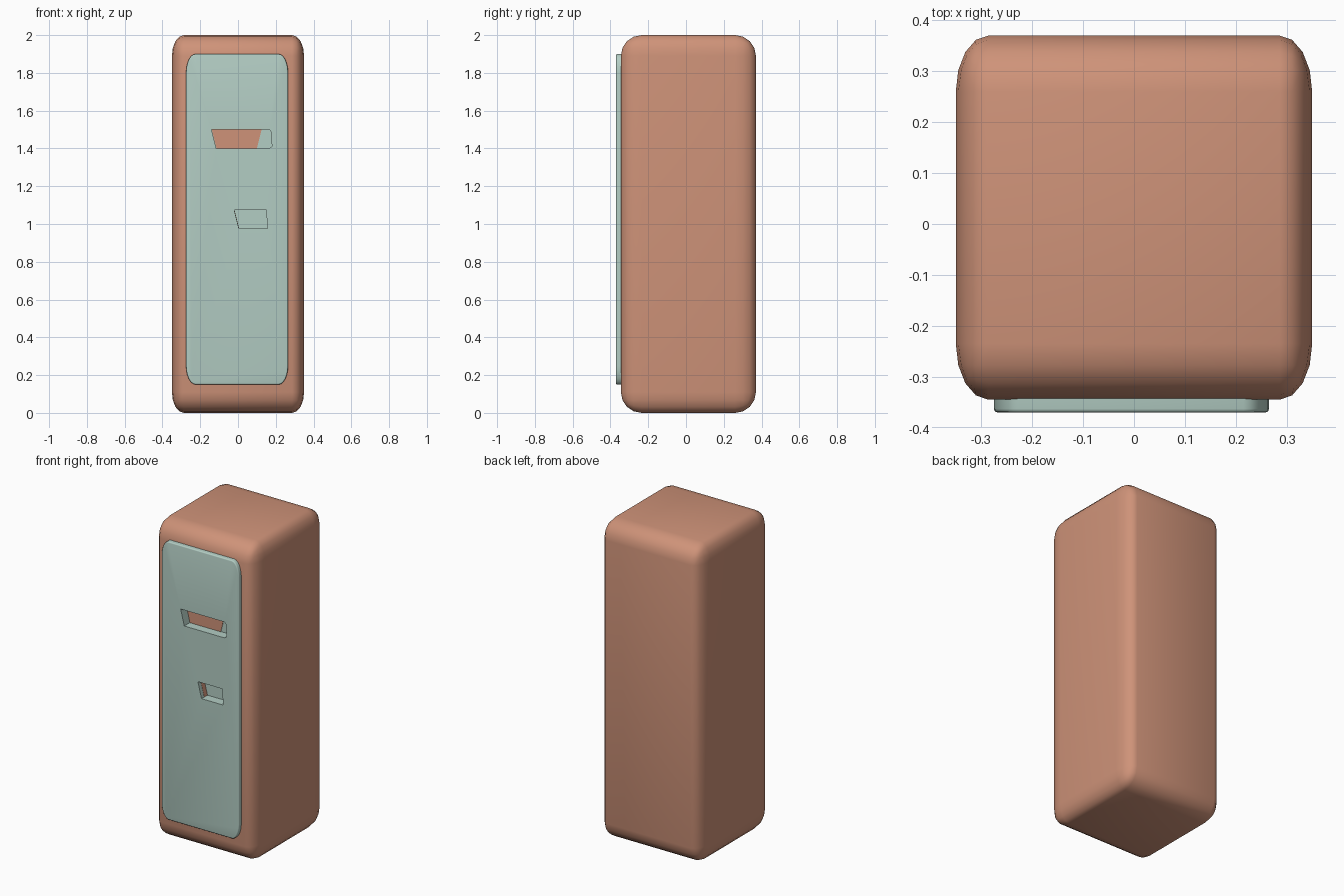
import bpy, bmesh, math

if "Cube" in bpy.data.objects:
    bpy.data.objects.remove(bpy.data.objects["Cube"])

def material(name, rgb):
    m = bpy.data.materials.new(name)
    m.diffuse_color = (*rgb, 1)
    m.use_nodes = True
    m.node_tree.nodes["Principled BSDF"].inputs["Base Color"].default_value = m.diffuse_color
    return m

SALMON = material("salmon", (0.62, 0.29, 0.19))
TEAL = material("pale_teal", (0.45, 0.61, 0.55))

def add(name, bm, mat):
    bmesh.ops.recalc_face_normals(bm, faces=bm.faces)
    me = bpy.data.meshes.new(name)
    bm.to_mesh(me)
    bm.free()
    ob = bpy.data.objects.new(name, me)
    bpy.context.collection.objects.link(ob)
    me.materials.append(mat)
    return ob

def prism(name, pts, y0, y1, mat, bevel=0):
    """Extrude an xz outline from y0 (front) to y1, optionally rounding the front rim."""
    bm = bmesh.new()
    front = bm.faces.new([bm.verts.new((x, y0, z)) for x, z in pts])
    back = bm.faces.new([bm.verts.new((x, y1, z)) for x, z in reversed(pts)])
    f, b = list(front.verts), list(reversed(back.verts))
    for i in range(len(f)):
        j = (i + 1) % len(f)
        bm.faces.new((f[i], b[i], b[j], f[j]))
    if bevel:
        bmesh.ops.recalc_face_normals(bm, faces=bm.faces)
        bmesh.ops.bevel(bm, geom=list(front.edges), offset=bevel, segments=3,
                        profile=0.5, affect='EDGES')
    return add(name, bm, mat)

def activate(ob):
    bpy.ops.object.select_all(action='DESELECT')
    ob.select_set(True)
    bpy.context.view_layer.objects.active = ob

def cut(ob, cutter):
    activate(ob)
    mod = ob.modifiers.new("cut", 'BOOLEAN')
    mod.operation, mod.solver, mod.object = 'DIFFERENCE', 'EXACT', cutter
    bpy.ops.object.modifier_apply(modifier=mod.name)
    bpy.data.objects.remove(cutter)

def rect(x0, x1, z0, z1):
    return [(x0, z0), (x1, z0), (x1, z1), (x0, z1)]

# Cabinet body: rounded box, bevel squashed along x
squash = 0.58
bm = bmesh.new()
bmesh.ops.create_cube(bm, size=1)
bmesh.ops.scale(bm, vec=(0.7 / squash, 0.715, 2), verts=bm.verts)
bmesh.ops.bevel(bm, geom=list(bm.edges), offset=0.11, segments=4, profile=0.5, affect='EDGES')
bmesh.ops.scale(bm, vec=(squash, 1, 1), verts=bm.verts)
bmesh.ops.translate(bm, vec=(0, 0.0125, 1), verts=bm.verts)
body = add("cabinet_body", bm, SALMON)

# Door panel: rounded outline with a softened front rim
outline = []
for k, (cx, cz) in enumerate([(0.215, 1.8), (-0.225, 1.8), (-0.225, 0.25), (0.215, 0.25)]):
    for i in range(7):
        a = math.pi / 2 * (k + i / 6)
        outline.append((cx + 0.05 * math.cos(a), cz + 0.1 * math.sin(a)))
door = prism("door_panel", outline, -0.37, -0.30, TEAL, 0.007)

# Two handle recesses
upper = [(-0.14, 1.5), (-0.115, 1.4), (0.165, 1.4), (0.18, 1.412),
         (0.176, 1.45), (0.178, 1.485), (0.165, 1.5)]
lower = [(-0.02, 1.075), (0.005, 0.975), (0.155, 0.975), (0.15, 1.075)]
for pts, box in ((upper, rect(-0.16, 0.2, 1.38, 1.52)), (lower, rect(-0.04, 0.175, 0.955, 1.095))):
    cut(body, prism("body_cutter", box, -0.42, -0.304, SALMON))
    cut(door, prism("door_cutter", pts, -0.42, -0.312, TEAL))

# Salmon backing in the upper recess and salmon left wall in the lower one
prism("upper_recess_back", [(-0.139, 1.5), (-0.114, 1.4), (0.1, 1.4), (0.125, 1.5)],
      -0.315, -0.306, SALMON)
prism("lower_recess_wall", [(-0.023, 1.075), (0.002, 0.975), (0.006, 0.975), (-0.019, 1.075)],
      -0.344, -0.306, SALMON)

for ob in (body, door):
    activate(ob)
    bpy.ops.object.shade_smooth_by_angle(angle=math.radians(35))
